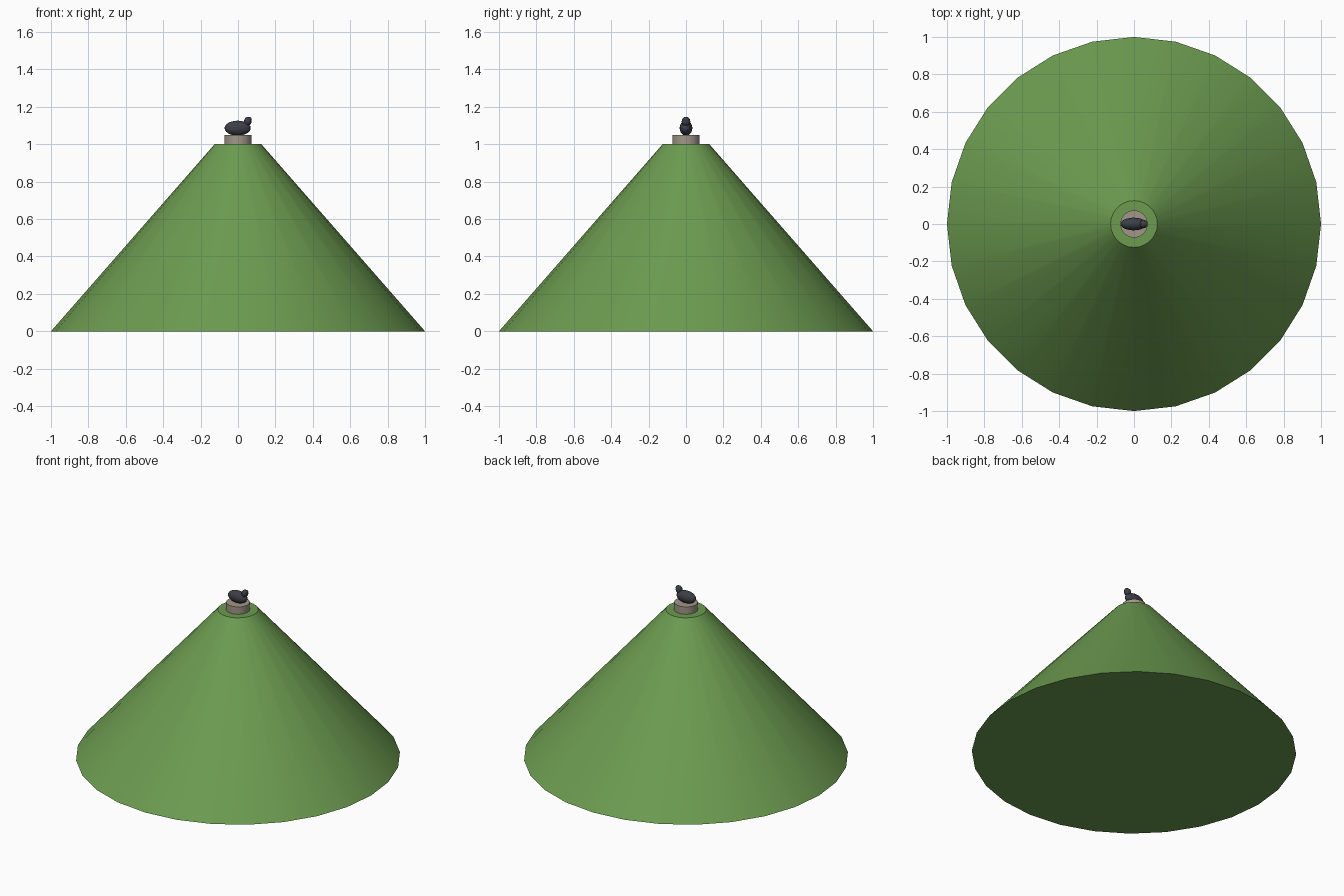
import bpy
import math

cube = bpy.data.objects.get("Cube")
if cube:
    bpy.data.objects.remove(cube, do_unlink=True)


def material(name, rgb):
    mat = bpy.data.materials.new(name)
    mat.use_nodes = True
    mat.diffuse_color = (*rgb, 1)
    mat.node_tree.nodes["Principled BSDF"].inputs["Base Color"].default_value = (*rgb, 1)
    return mat


grass = material("grass green", (0.15, 0.33, 0.08))
stone = material("pale stone", (0.36, 0.31, 0.25))
bronze = material("dark bronze", (0.045, 0.05, 0.062))


def finish(name, mat):
    obj = bpy.context.object
    obj.name = name
    obj.data.materials.append(mat)
    bpy.ops.object.shade_smooth_by_angle(angle=math.radians(35))
    return obj


def frustum(name, sides, bottom, top, z0, z1, mat):
    bpy.ops.mesh.primitive_cone_add(vertices=sides, radius1=bottom, radius2=top,
                                    depth=z1 - z0, location=(0, 0, (z0 + z1) / 2))
    return finish(name, mat)


def ellipsoid(name, centre, size, tilt=0):
    bpy.ops.mesh.primitive_uv_sphere_add(segments=20, ring_count=12, radius=1,
                                         location=centre, rotation=(0, math.radians(tilt), 0))
    bpy.context.object.scale = size
    return finish(name, bronze)


# Hill and the plinth on its flat top
frustum("hill", 28, 1, 0.125, 0, 1, grass)
frustum("plinth", 28, 0.073, 0.073, 1, 1.05, stone)

# Reclining animal statue facing +x
ellipsoid("statue_body", (-0.002, 0, 1.086), (0.07, 0.034, 0.04))
ellipsoid("statue_head", (0.052, 0, 1.122), (0.02, 0.023, 0.024))
ellipsoid("statue_crest", (0.061, 0, 1.132), (0.012, 0.017, 0.015))
